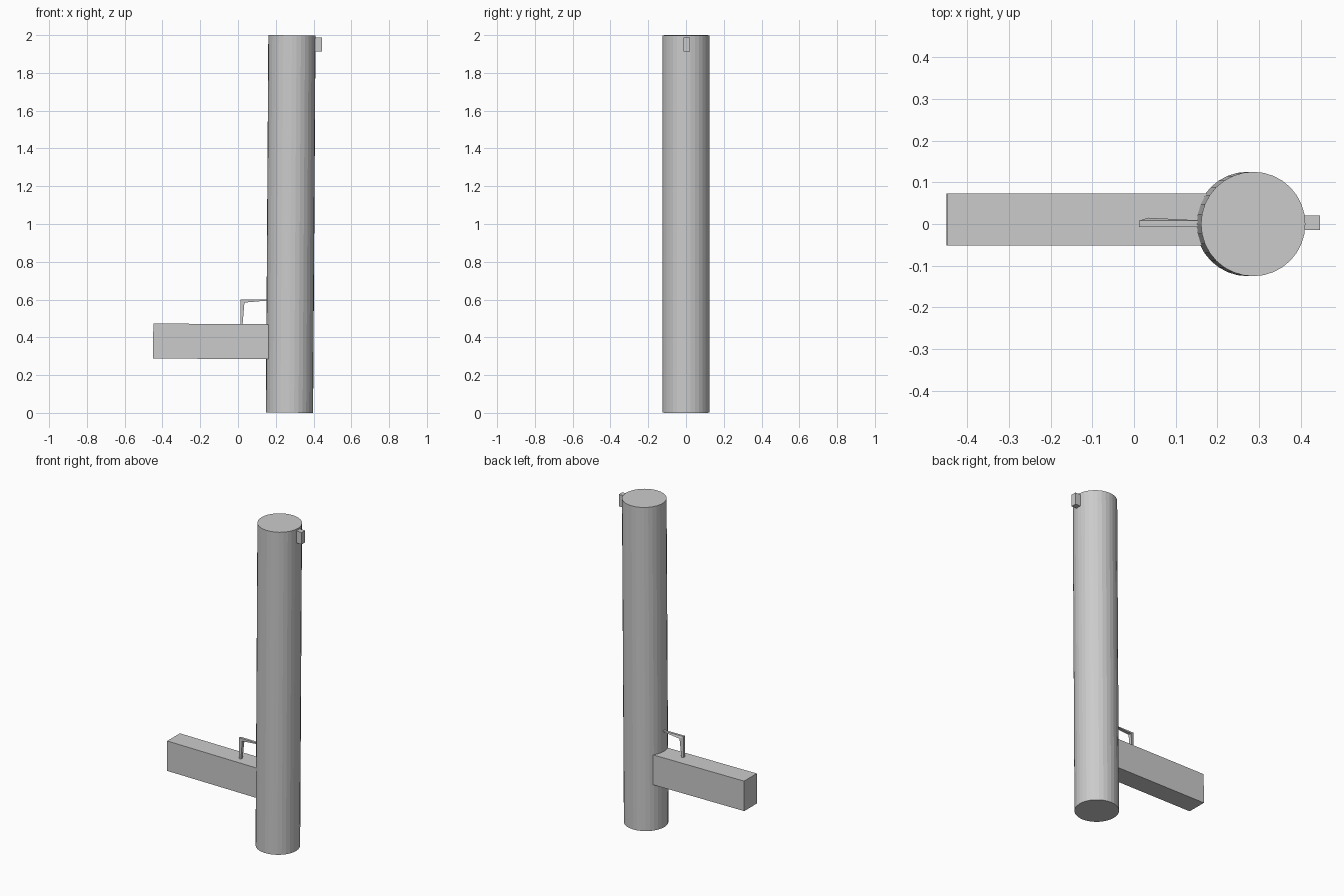
import bpy, bmesh, math

if "Cube" in bpy.data.objects:
    bpy.data.objects.remove(bpy.data.objects["Cube"])

TILT = math.radians(0.37)  # whole model leans slightly toward +x


def box(name, lo, hi, tilt=TILT):
    mid = [(a + b) / 2 for a, b in zip(lo, hi)]
    bpy.ops.mesh.primitive_cube_add(size=1, location=mid, rotation=(0, tilt, 0))
    ob = bpy.context.object
    ob.name = name
    ob.scale = [b - a for a, b in zip(lo, hi)]
    return ob


# Main tube
bpy.ops.mesh.primitive_cylinder_add(vertices=32, radius=0.125, depth=1.998,
                                    location=(0.279, 0, 1.0), rotation=(0, TILT, 0))
bpy.context.object.name = "barrel"

# Grip running into the tube, and small sight at the tip
box("grip", (-0.449, -0.051, 0.286), (0.21, 0.073, 0.471))
box("front_sight", (0.395, -0.014, 1.913), (0.445, 0.02, 1.987))

# Tapered L-shaped guard: outline in x/z with front and back y
outline = [  # x, z, y front, y back
    (0.012, 0.465, -0.007, 0.008),
    (0.024, 0.465, -0.007, 0.010),
    (0.034, 0.584, -0.007, 0.015),
    (0.170, 0.596, -0.007, 0.008),
    (0.170, 0.599, -0.007, 0.008),
    (0.012, 0.600, -0.007, 0.008),
]
bm = bmesh.new()
front = [bm.verts.new((x, a, z)) for x, z, a, b in outline]
back = [bm.verts.new((x, b, z)) for x, z, a, b in outline]
n = len(outline)
for i in range(n):
    j = (i + 1) % n
    bm.faces.new((front[i], back[i], back[j], front[j]))
# Caps split at the corner so the two arms stay clean
for ring in (front, back):
    bm.faces.new((ring[0], ring[1], ring[2], ring[5]))
    bm.faces.new((ring[2], ring[3], ring[4], ring[5]))
bmesh.ops.recalc_face_normals(bm, faces=bm.faces)
mesh = bpy.data.meshes.new("trigger_guard")
bm.to_mesh(mesh)
bm.free()
bpy.context.collection.objects.link(bpy.data.objects.new("trigger_guard", mesh))
